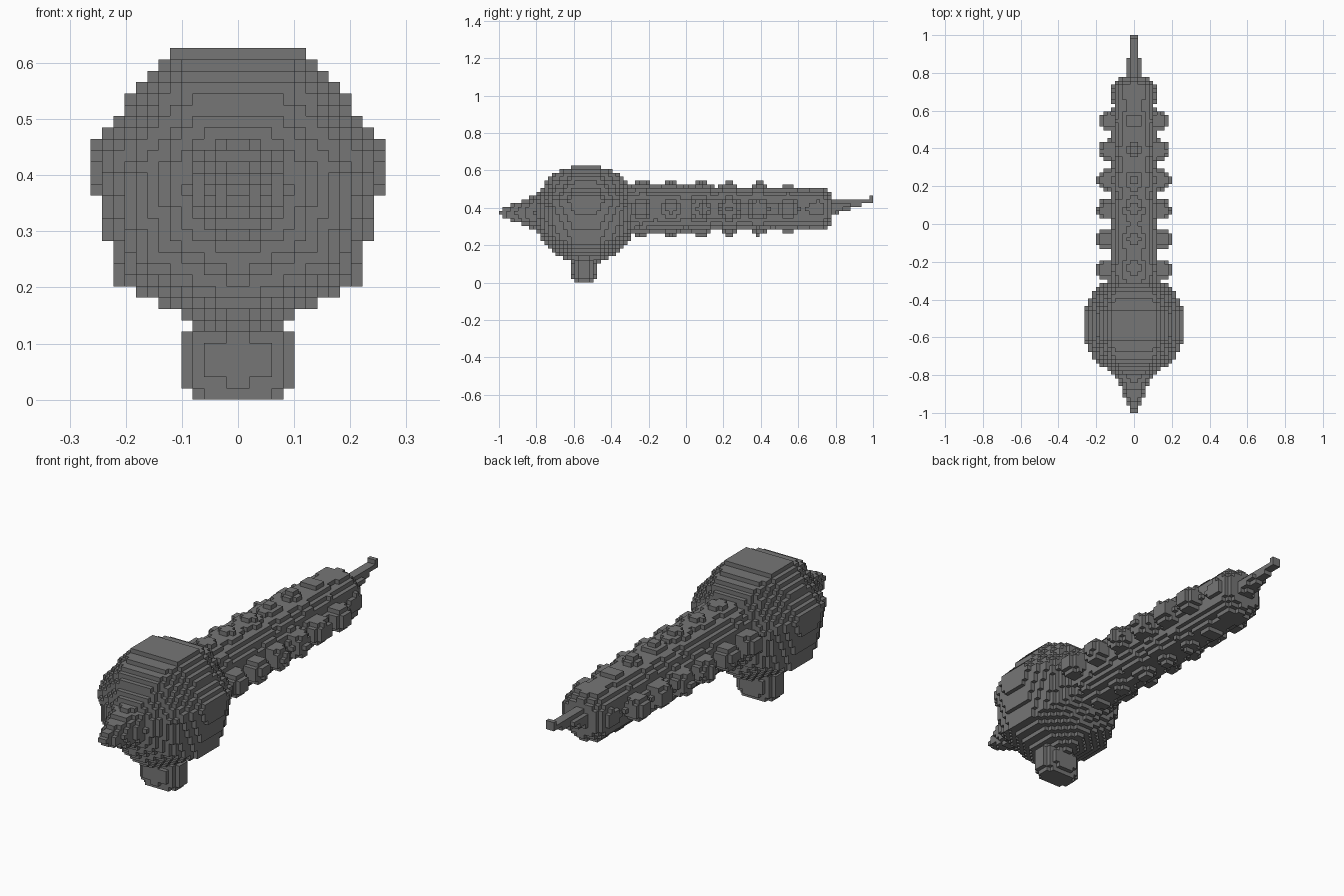
import bpy, bmesh, math
from mathutils import Vector

if "Cube" in bpy.data.objects:
    bpy.data.objects.remove(bpy.data.objects["Cube"])

V = 2 / 99                      # block size
HEAD = Vector((0, -0.535, 0.377))
AXIS_Z = 0.395                  # height of the body's centre line
KNOBS_Y = [-0.238 + 0.157 * i for i in range(6)]

grey = bpy.data.materials.new("stone_grey")
grey.use_nodes = True
grey.diffuse_color = (0.18, 0.18, 0.18, 1)
grey.node_tree.nodes["Principled BSDF"].inputs["Base Color"].default_value = (0.18, 0.18, 0.18, 1)


def lerp(a, b, t):
    return a + (b - a) * t


def ellipsoid(p, centre, radii, power=2):
    return sum(abs((a - c) / r) ** power for a, c, r in zip(p, centre, radii)) <= 1


def cone(p, start, end, r0, r1):
    t = (p.y - start[0]) / (end[0] - start[0])
    if not 0 <= t <= 1:
        return False
    return math.hypot(p.x, p.z - lerp(start[1], end[1], t)) <= lerp(r0, r1, t)


def body_radius(y):
    return lerp(0.135, 0.112, (y + 0.33) / 1.1)


# Seven-sided faceted ball with its axis running front to back
def in_head(p):
    d = p - HEAD
    rings = [(0.284 * math.sin(a), 0.284 * math.cos(a))
             for a in (math.pi * k / 14 for k in (1, 3, 5, 7))]
    y, radius = abs(d.y), rings[0][1]
    if y > rings[-1][0]:
        return False
    for (ya, ra), (yb, rb) in zip(rings, rings[1:]):
        if ya <= y <= yb:
            radius = lerp(ra, rb, (y - ya) / (yb - ya))
    reach = max(d.x * math.sin(k * math.tau / 7) + d.z * math.cos(k * math.tau / 7)
                for k in range(7))
    return reach <= radius * math.cos(math.pi / 7)


# Long body, gently rippled, with a blunt rounded end
def in_body(p):
    if not -0.55 < p.y < 0.775:
        return False
    r = body_radius(p.y) + 0.005 * math.cos(math.tau * (p.y - KNOBS_Y[0]) / 0.157)
    if p.y > 0.735:
        r -= (p.y - 0.735) * 0.7
    return math.hypot(p.x, p.z - AXIS_Z) <= r


# Large knobs on both sides
def in_side_knobs(p):
    return any(ellipsoid(p, (math.copysign(body_radius(y) + 0.012, p.x), y, AXIS_Z),
                         (0.058, 0.056, 0.056)) for y in KNOBS_Y)


# Low knobs along the back and belly
def in_small_knobs(p):
    return any(ellipsoid(p, (0, y, AXIS_Z + s * body_radius(y)), (0.04, 0.04, 0.024))
               for y in KNOBS_Y for s in (-1, 1))


def in_snout(p):
    return cone(p, (-0.7, 0.377), (-1.001, 0.372), 0.135, 0.016)


def in_tail(p):
    return cone(p, (0.74, 0.392), (1.001, 0.444), 0.048, 0.015)


def in_foot(p):
    return ellipsoid(p, (0, -0.545, 0.07), (0.1, 0.066, 0.076), 2.8) or (
        0.07 < p.z < 0.2 and ellipsoid(p, (0, -0.545, p.z), (0.065, 0.055, 1)))


# Each part: rule, then the block range searched along y
PARTS = {
    "head": (in_head, -0.9, -0.2),
    "snout": (in_snout, -1, -0.65),
    "foot": (in_foot, -0.7, -0.4),
    "body": (in_body, -0.6, 0.8),
    "side_knobs": (in_side_knobs, -0.4, 0.7),
    "small_knobs": (in_small_knobs, -0.4, 0.7),
    "tail": (in_tail, 0.7, 1),
}


def block_centre(i, j, k):
    return Vector(((i + 0.5) * V, -1 + (j + 0.5) * V, (k + 0.5) * V))


# Give every block to the first part that claims it
owner = {}
for name, (inside, y0, y1) in PARTS.items():
    for j in range(max(0, int((y0 + 1) / V)), min(99, int((y1 + 1) / V) + 1)):
        for i in range(-14, 14):
            for k in range(32):
                if (i, j, k) not in owner and inside(block_centre(i, j, k)):
                    owner[i, j, k] = name


def build_part(name):
    bm = bmesh.new()
    corners = {}

    def corner(c):
        if c not in corners:
            corners[c] = bm.verts.new((c[0] * V, c[1] * V - 1, c[2] * V))
        return corners[c]

    # Only the outward faces of the blocks are made
    for cell, part in owner.items():
        if part != name:
            continue
        for axis in range(3):
            u, w = (axis + 1) % 3, (axis + 2) % 3
            for side in (0, 1):
                near = list(cell)
                near[axis] += 2 * side - 1
                if tuple(near) in owner:
                    continue
                ring = []
                for du, dw in ((0, 0), (1, 0), (1, 1), (0, 1)):
                    c = list(cell)
                    c[axis] += side
                    c[u] += du
                    c[w] += dw
                    ring.append(corner(tuple(c)))
                bm.faces.new(ring if side else ring[::-1])
    mesh = bpy.data.meshes.new(name)
    bm.to_mesh(mesh)
    bm.free()
    mesh.materials.append(grey)
    bpy.context.collection.objects.link(bpy.data.objects.new(name, mesh))


for part_name in PARTS:
    build_part(part_name)
